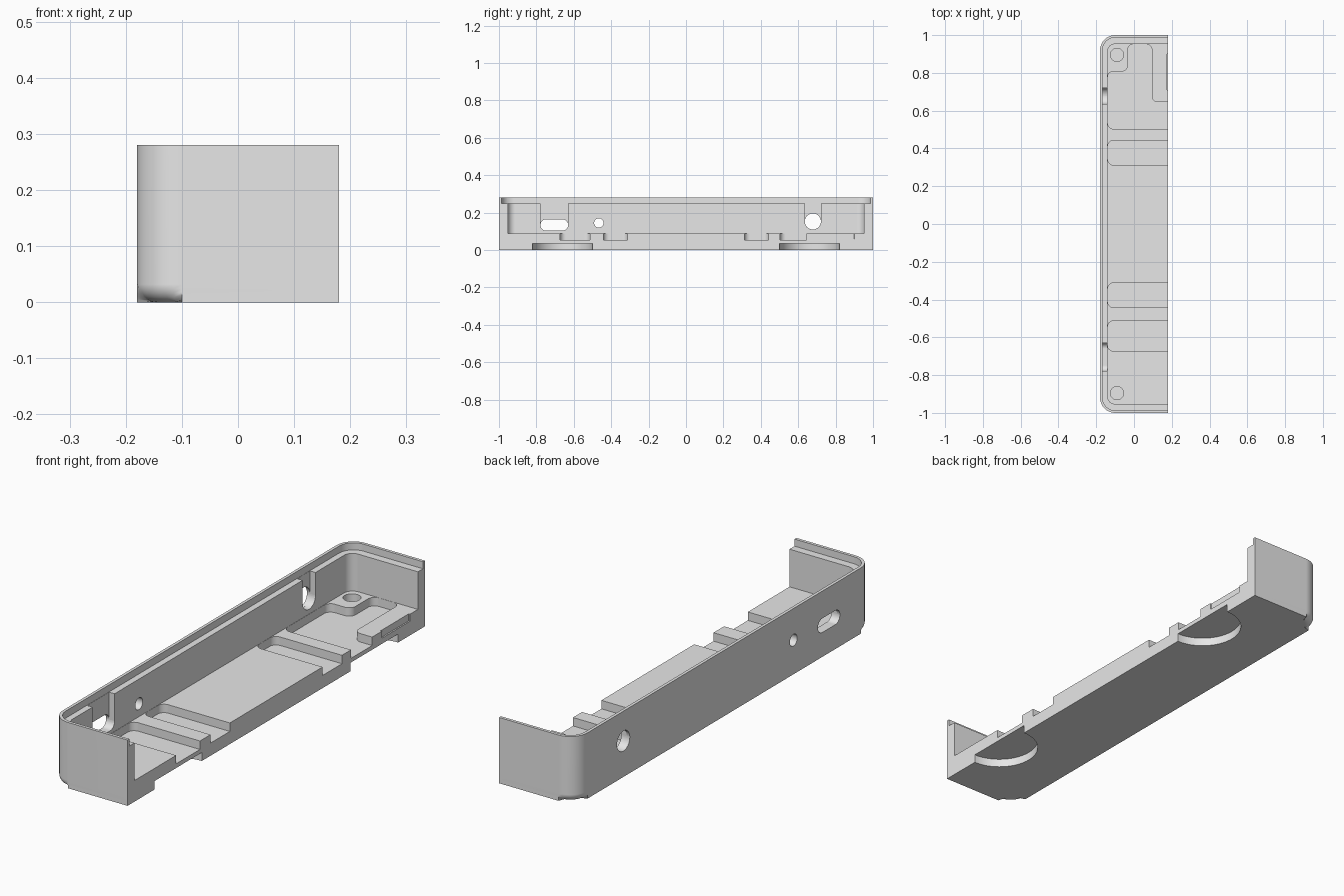
import bpy, bmesh, math
from mathutils import Vector

cube = bpy.data.objects.get("Cube")
if cube:
    bpy.data.objects.remove(cube, do_unlink=True)

CUT_X = 0.18       # plane where the shell is sliced open
FLOOR, GROOVE, RIM = 0.09, 0.054, 0.25

grey = bpy.data.materials.new("light_grey")
grey.use_nodes = True
grey.diffuse_color = (0.8, 0.8, 0.8, 1)
grey.node_tree.nodes["Principled BSDF"].inputs["Base Color"].default_value = (0.8, 0.8, 0.8, 1)


def rounded(corners, steps=8):
    """Outline of square corners (u, v, radius), each replaced by an arc."""
    pts = []
    for i, (u, v, r) in enumerate(corners):
        p = Vector((u, v))
        if r == 0:
            pts.append(p)
            continue
        before = (Vector(corners[i - 1][:2]) - p).normalized()
        after = (Vector(corners[(i + 1) % len(corners)][:2]) - p).normalized()
        centre = p + r * (before + after)
        for k in range(steps + 1):
            t = math.pi / 2 * k / steps
            pts.append(centre - r * (after * math.cos(t) + before * math.sin(t)))
    return pts


def rect(u0, u1, v0, v1, r):
    return rounded([(u0, v0, r), (u1, v0, r), (u1, v1, r), (u0, v1, r)])


def circle(u, v, r, steps=10):
    n = steps * 4
    return [Vector((u + r * math.cos(2 * math.pi * k / n),
                    v + r * math.sin(2 * math.pi * k / n))) for k in range(n)]


def prism(name, outline, lo, hi, axis="z", fillet=0):
    """Extrude an outline along z (outline in x, y) or x (outline in y, z)."""
    place = (lambda p, t: (p.x, p.y, t)) if axis == "z" else (lambda p, t: (t, p.x, p.y))
    bm = bmesh.new()
    rings = [[bm.verts.new(place(p, t)) for p in outline] for t in (lo, hi)]
    base = bm.faces.new(rings[0][::-1])
    bm.faces.new(rings[1])
    n = len(outline)
    for i in range(n):
        j = (i + 1) % n
        bm.faces.new((rings[0][i], rings[0][j], rings[1][j], rings[1][i]))
    if fillet:
        bmesh.ops.bevel(bm, geom=list(base.edges), offset=fillet, segments=6,
                        profile=0.5, affect="EDGES")
    bmesh.ops.recalc_face_normals(bm, faces=bm.faces)
    mesh = bpy.data.meshes.new(name)
    bm.to_mesh(mesh)
    bm.free()
    ob = bpy.data.objects.new(name, mesh)
    bpy.context.collection.objects.link(ob)
    mesh.materials.append(grey)
    return ob


# Outer block, longer than needed so the slice leaves a clean section
shell = prism("case_half", rect(-0.18, 0.54, -1, 1, 0.08), 0, 0.28, fillet=0.032)
cutters = []


def cut(*args, **kw):
    cutters.append(prism("cutter", *args, **kw))


# Main cavity and the stepped rim
cut(rect(-0.14, 0.5, -0.953, 0.953, 0.04), FLOOR, 0.4)
cut(rect(-0.167, 0.527, -0.987, 0.987, 0.067), RIM, 0.4)

# Cross grooves in the floor
for y0, y1 in ((-0.673, -0.513), (-0.442, -0.312), (0.312, 0.442)):
    cut(rect(-0.139, 0.4, y0, y1, 0.03), GROOVE, 0.12)

# End pocket, stepping round the screw boss and the raised block
cut(rounded([(-0.139, 0.503, 0.03), (0.4, 0.503, 0), (0.4, 0.645, 0),
             (0.095, 0.645, 0.03), (0.095, 0.952, 0.03), (-0.033, 0.952, 0.03),
             (-0.033, 0.808, 0.03), (-0.139, 0.808, 0.03)]), GROOVE, 0.12)
# Fine slot in the raised block
cut(rect(0.174, 0.4, 0.71, 0.9, 0.002), 0.06, 0.12)

# Screw holes and round foot recesses at both ends
for side in (-1, 1):
    cut(circle(-0.09, side * 0.895, 0.035), GROOVE, 0.12)
    cut(circle(CUT_X, side * 0.66, 0.16, 16), -0.1, 0.036)

# Openings through the long wall
cut(circle(0.678, 0.153, 0.043), -0.3, 0, axis="x")
cut(circle(-0.466, 0.145, 0.025), -0.3, 0, axis="x")
cut(rect(-0.778, -0.63, 0.104, 0.164, 0.0299), -0.3, 0, axis="x")

# Notches inside the wall, open upward above the two larger openings
for y0, y1, z, r in ((0.635, 0.721, 0.11, 0.0429), (-0.778, -0.63, 0.104, 0.03)):
    cut(rounded([(y0, z, r), (y1, z, r), (y1, 0.3, 0), (y0, 0.3, 0)]), -0.166, 0, axis="x")

# Slice the long side open
cut(rect(CUT_X, 1, -2, 2, 0.1), -1, 1)

# Carve everything out, then drop the cutters
bpy.context.view_layer.objects.active = shell
for c in cutters:
    mod = shell.modifiers.new("carve", "BOOLEAN")
    mod.operation, mod.solver, mod.object = "DIFFERENCE", "EXACT", c
    bpy.ops.object.modifier_apply(modifier=mod.name)
    bpy.data.objects.remove(c, do_unlink=True)

# Smooth fillets with crisp edges
for ob in bpy.context.selected_objects:
    ob.select_set(False)
shell.select_set(True)
bpy.ops.object.shade_smooth_by_angle(angle=math.radians(30))
normals = shell.modifiers.new("even_normals", "WEIGHTED_NORMAL")
normals.keep_sharp = True
